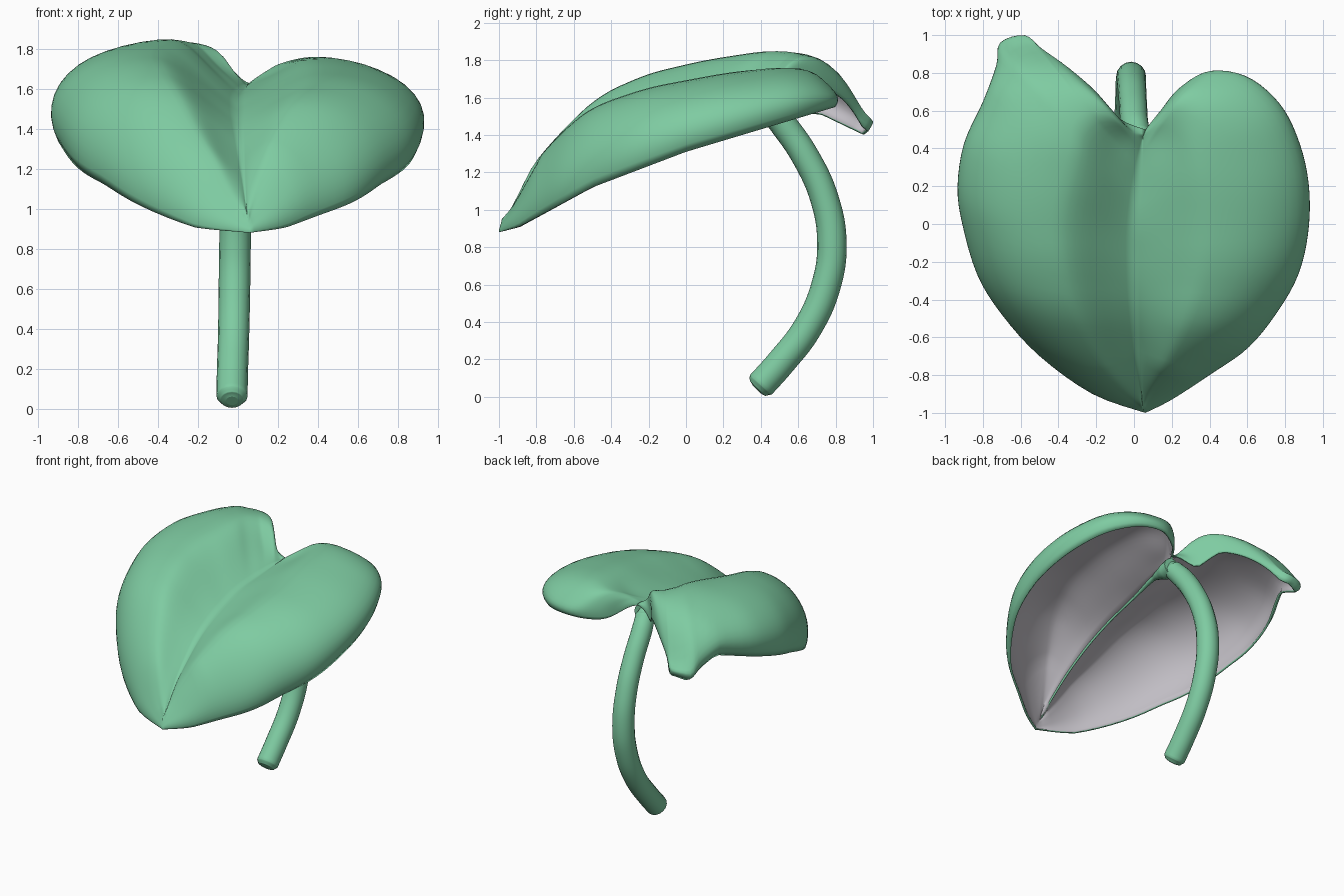
import bpy, bmesh, math
from mathutils import Vector

if "Cube" in bpy.data.objects:
    bpy.data.objects.remove(bpy.data.objects["Cube"])


def material(name, rgb):
    m = bpy.data.materials.new(name)
    m.diffuse_color = (*rgb, 1)
    m.use_nodes = True
    m.node_tree.nodes["Principled BSDF"].inputs["Base Color"].default_value = m.diffuse_color
    return m


GREEN = material("leaf green", (0.21, 0.60, 0.36))
GREY = material("underside grey", (0.53, 0.51, 0.55))


def table(pts, y):
    # linear lookup through (y, value) pairs
    if y <= pts[0][0]:
        return pts[0][1]
    for (a, za), (b, zb) in zip(pts, pts[1:]):
        if y <= b:
            return za + (zb - za) * (y - a) / (b - a)
    return pts[-1][1]


def soft(pts, y):
    # lookup averaged over a small window, to round the corners
    return sum(table(pts, y + d) for d in (-.08, -.04, 0, .04, .08)) / 5


def spline(pts, t):
    # Catmull-Rom through 2D points, t from 0 to 1
    n = len(pts) - 1
    i = min(int(t * n), n - 1)
    f = t * n - i
    p = [Vector(pts[min(max(k, 0), n)]) for k in (i - 1, i, i + 1, i + 2)]
    return 0.5 * (2 * p[1] + (p[2] - p[0]) * f
                  + (2 * p[0] - 5 * p[1] + 4 * p[2] - p[3]) * f ** 2
                  + (3 * p[1] - p[0] - 3 * p[2] + p[3]) * f ** 3)


# Leaf outline seen from above, from the notch round to the tip
RIGHT = [(.06, .5), (.14, .6), (.24, .72), (.40, .81), (.60, .78), (.77, .64),
         (.87, .45), (.925, .22), (.925, -.03), (.87, -.27), (.75, -.48),
         (.60, -.66), (.40, -.80), (.20, -.93), (.06, -1)]
LEFT = [(.06, .5), (-.08, .56), (-.2, .70), (-.35, .83), (-.49, .93), (-.58, 1.0),
        (-.71, .96), (-.73, .84), (-.80, .65), (-.90, .43), (-.935, .2), (-.91, 0),
        (-.83, -.27), (-.70, -.48), (-.50, -.70), (-.22, -.90), (.06, -1)]
# Heights along y of the rim, of the midrib and of the top of each lobe
RIM = [(-1, .88), (-.9, .905), (-.5, 1.12), (0, 1.31), (.4, 1.43)]
RIM_R = RIM + [(.8, 1.55)]
RIM_L = RIM + [(.7, 1.52), (.95, 1.40), (1, 1.44)]
TOP_R = [(-1, .98), (-.93, 1.09), (-.8, 1.27), (-.6, 1.48), (-.48, 1.56), (-.2, 1.655),
         (.2, 1.73), (.55, 1.775), (.68, 1.77), (.78, 1.73), (.84, 1.66)]
TOP_L = [(-1, .98), (-.93, 1.09), (-.8, 1.27), (-.6, 1.49), (-.45, 1.62), (-.2, 1.73),
         (.1, 1.80), (.45, 1.855), (.65, 1.84), (.8, 1.79), (.9, 1.70), (1, 1.5)]
MID_Z = [(-1, .91), (-.8, 1.15), (-.5, 1.37), (-.3, 1.46), (0, 1.55), (.3, 1.60), (.46, 1.62)]
MID_X = [(-1, .05), (-.8, .03), (-.4, 0), (0, -.01), (.3, .03), (.46, .05)]
CURL = math.radians(110)


def section(u):
    # cross-section, midrib (0) to curled rim (1): (fraction across, height)
    if u < .45:
        return u, math.sin(math.pi / 2 * u / .45) ** 1.1
    a = (u - .45) / .55 * CURL
    return .45 + .55 * math.sin(a), (math.cos(a) - math.cos(CURL)) / (1 - math.cos(CURL))


# Heart-shaped leaf, two domed lobes meeting at the midrib
bm = bmesh.new()
NT, NU = 64, 24
notch = Vector((.05, .5))
for outline, rim, top, left in ((RIGHT, RIM_R, TOP_R, False), (LEFT, RIM_L, TOP_L, True)):
    grid = []
    for i in range(NT + 1):
        t = i / NT
        m = spline(outline, t)
        sy = .46 - 1.44 * t ** 1.6
        s = Vector((soft(MID_X, sy), sy))
        full = min(1, (m - s).length / (.45 if t < .5 else .35)) ** .6
        # back edge of the left lobe arches up before its drooping point
        k = t * 16
        arch = .15 * math.sin(math.pi * (k - .5) / 4.4) if left and .5 < k < 4.9 else 0
        row = []
        for j in range(NU + 1):
            u = j / NU
            across, h = section(u)
            p = s.lerp(m, across)
            near = math.exp(-((p - notch).length / .18) ** 2)
            low = table(rim, p.y) + max(.15 * near, arch)
            w = 1 if u > .7 else (u / .7) ** 2 * (3 - 2 * u / .7)
            base = soft(MID_Z, sy) * (1 - w) + low * w
            z = base + (max(soft(top, p.y), base) - base) * h * full * (1 - .6 * near)
            row.append(bm.verts.new((p.x, p.y, z)))
        grid.append(row)
    for i in range(NT):
        for j in range(NU):
            q = [grid[i][j], grid[i + 1][j], grid[i + 1][j + 1], grid[i][j + 1]]
            bm.faces.new(q[::-1] if left else q)
bmesh.ops.remove_doubles(bm, verts=bm.verts, dist=.0015)
for f in bm.faces:
    f.smooth = True
mesh = bpy.data.meshes.new("leaf")
bm.to_mesh(mesh)
bm.free()
leaf = bpy.data.objects.new("leaf", mesh)
bpy.context.collection.objects.link(leaf)
mesh.materials.append(GREEN)
mesh.materials.append(GREY)
shell = leaf.modifiers.new("thickness", 'SOLIDIFY')
shell.thickness = .015
shell.offset = -1
shell.material_offset = 1
shell.material_offset_rim = 0


def tube(name, path):
    # smooth round tube through (x, y, z, radius) points
    curve = bpy.data.curves.new(name, 'CURVE')
    curve.dimensions = '3D'
    curve.bevel_depth = 1
    curve.bevel_resolution = 6
    curve.resolution_u = 8
    curve.use_fill_caps = True
    sp = curve.splines.new('BEZIER')
    sp.bezier_points.add(len(path) - 1)
    for b, (x, y, z, r) in zip(sp.bezier_points, path):
        b.co = (x, y, z)
        b.radius = r
        b.handle_left_type = b.handle_right_type = 'AUTO'
    curve.materials.append(GREEN)
    ob = bpy.data.objects.new(name, curve)
    bpy.context.collection.objects.link(ob)
    bpy.ops.object.select_all(action='DESELECT')
    bpy.context.view_layer.objects.active = ob
    ob.select_set(True)
    bpy.ops.object.convert(target='MESH')
    bpy.ops.object.shade_smooth_by_angle(angle=math.radians(60))


# Curved stem with rounded foot
tube("stem", [(-.03, .378, .04, .03), (-.03, .383, .045, .058), (-.03, .40, .064, .078),
              (-.028, .50, .175, .078), (-.022, .65, .37, .078), (-.018, .75, .60, .079),
              (-.015, .78, .82, .079), (-.012, .74, 1.06, .076), (-.005, .635, 1.29, .074),
              (.005, .525, 1.45, .073), (.025, .46, 1.53, .068), (.035, .44, 1.57, .04)])

# Vein under the midrib, thick where it meets the stem
tube("midrib_vein", [(soft(MID_X, y), y, soft(MID_Z, y) - r - .01, r) for y, r in
                     ((.47, .065), (.4, .06), (.33, .04), (.24, .018), (0, .009),
                      (-.3, .008), (-.6, .008), (-.85, .007), (-.95, .005))])
